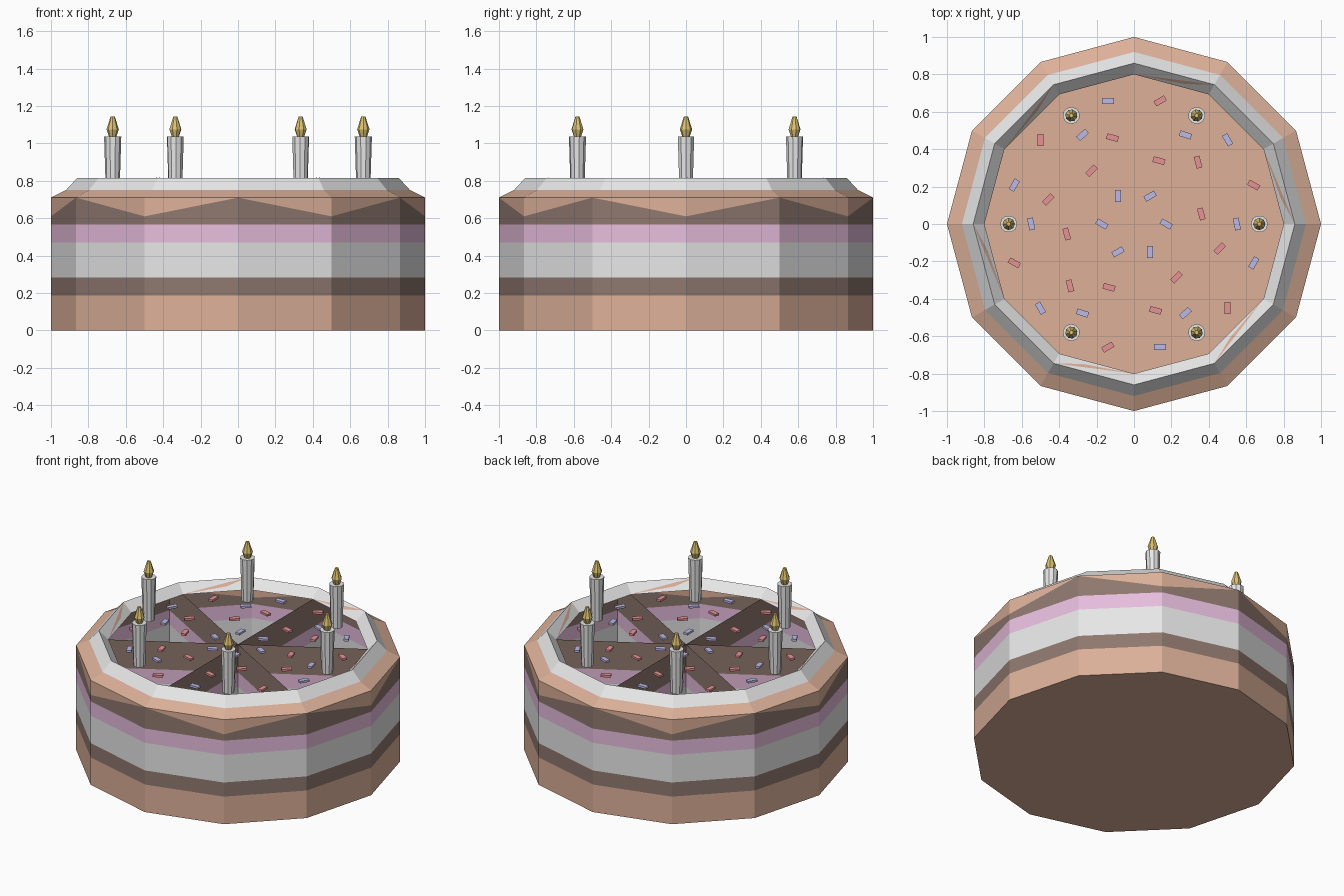
import bpy, bmesh
from math import sin, cos, radians
from mathutils import Vector, Matrix

cube = bpy.data.objects.get("Cube")
if cube:
    bpy.data.objects.remove(cube)


def material(name, rgb):
    col = [(c / 255 / 12.92 if c < 11 else ((c / 255 + 0.055) / 1.055) ** 2.4) for c in rgb] + [1]
    m = bpy.data.materials.new(name)
    m.use_nodes = True
    m.diffuse_color = col
    bsdf = m.node_tree.nodes["Principled BSDF"]
    bsdf.inputs["Base Color"].default_value = col
    bsdf.inputs["Roughness"].default_value = 0.8
    return m


TAN = material("tan sponge", (220, 176, 153))
BROWN = material("chocolate", (143, 120, 111))
CREAM = material("white cream", (238, 238, 238))
PINK = material("pink cream", (232, 190, 222))
FLAME = material("flame yellow", (222, 195, 115))
RED = material("red sprinkle", (234, 148, 150))
BLUE = material("blue sprinkle", (194, 190, 236))
MATS = [TAN, BROWN, CREAM, PINK]


def finish(bm, name, mats):
    mesh = bpy.data.meshes.new(name)
    bm.to_mesh(mesh)
    bm.free()
    for m in mats:
        mesh.materials.append(m)
    return mesh


def place(name, mesh, matrix):
    ob = bpy.data.objects.new(name, mesh)
    ob.matrix_world = matrix
    bpy.context.collection.objects.link(ob)
    return ob


def polar(r, deg, z):
    return Vector((r * cos(radians(deg)), r * sin(radians(deg)), z))


# Layer bands (bottom, top, material slot) and rim profile (radius, height)
LAYERS = [(0, 0.187, 0), (0.187, 0.283, 1), (0.283, 0.47, 2), (0.47, 0.567, 3)]
ICING, SHOULDER, DRIP = 0.567, 0.71, 0.61
RIM = [(1, SHOULDER), (0.92, 0.75), (0.86, 0.815), (0.80, 0.757)]
TOP = RIM[-1][1]


def slice_mesh():
    bm = bmesh.new()

    def face(points, slot):
        f = bm.faces.new([bm.verts.new(p) for p in points])
        f.material_index = slot

    # Floor
    face([Vector()] + [polar(1, a, 0) for a in (-30, 0, 30)], 0)
    for end in (-30, 30):
        # Outer layers and cut side
        for lo, hi, slot in LAYERS:
            face([polar(1, end, lo), polar(1, 0, lo), polar(1, 0, hi), polar(1, end, hi)], slot)
            face([polar(0, end, lo), polar(1, end, lo), polar(1, end, hi), polar(0, end, hi)], slot)
        face([polar(0, end, ICING), polar(1, end, ICING)]
             + [polar(r, end, z) for r, z in RIM] + [polar(0, end, TOP)], 1)
        # Icing with the drip point in the middle
        face([polar(1, end, ICING), polar(1, 0, ICING), polar(1, 0, DRIP),
              polar(1, end, SHOULDER)], 1)
        face([polar(1, end, SHOULDER), polar(1, 0, DRIP), polar(1, 0, SHOULDER)], 0)
        # Raised rim
        for (r0, z0), (r1, z1), slot in zip(RIM, RIM[1:], (0, 2, 2)):
            face([polar(r0, end, z0), polar(r0, 0, z0), polar(r1, 0, z1), polar(r1, end, z1)], slot)
    bmesh.ops.remove_doubles(bm, verts=bm.verts, dist=0.0005)
    bmesh.ops.recalc_face_normals(bm, faces=bm.faces)
    # Thin icing streak across the inside of the rim
    ridge, inner = polar(*[RIM[2][0], 0, RIM[2][1]]), polar(RIM[3][0], 30, TOP)
    middle = (ridge + inner) / 2
    corner = middle.lerp(polar(RIM[3][0], 0, TOP), 0.3)
    up = Vector((0, 0, 0.003))
    face([ridge + up, inner + up, corner + up], 0)
    return finish(bm, "cake_slice", MATS)


def lathe(name, profile, sides, mat):
    bm = bmesh.new()
    rings = [[bm.verts.new(polar(r, 360 * i / sides, z)) for i in range(sides)] for r, z in profile]
    for a, b in zip(rings, rings[1:]):
        for i in range(sides):
            j = (i + 1) % sides
            bm.faces.new((a[i], a[j], b[j], b[i]))
    bm.faces.new(rings[0][::-1])
    bm.faces.new(rings[-1])
    return finish(bm, name, [mat])


def sprinkle_mesh(name, mat):
    bm = bmesh.new()
    bmesh.ops.create_cube(bm, size=1, matrix=Matrix.Diagonal((0.064, 0.031, 0.014, 1)))
    return finish(bm, name, [mat])


cake = slice_mesh()
candle = lathe("candle", [(0.037, TOP - 0.01), (0.046, 1.037)], 10, CREAM)
flame = lathe("flame", [(0.02, 1.037), (0.033, 1.075), (0.011, 1.144)], 8, FLAME)
red = sprinkle_mesh("red_sprinkle", RED)
blue = sprinkle_mesh("blue_sprinkle", BLUE)

# Sprinkles of one slice: mesh, radius, angle, turn
SPRINKLES = [(blue, 0.673, -18, 60), (blue, 0.55, 0, 102), (blue, 0.172, 0, -30),
             (red, 0.673, 18, -30), (red, 0.364, 8.5, 105), (red, 0.476, -16, 45)]

# Six equal slices, each with a candle
for n in range(6):
    turn = Matrix.Rotation(radians(60 * n), 4, "Z")
    place(f"cake_slice_{n}", cake, turn)
    spot = turn @ Matrix.Translation((0.67, 0, 0))
    place(f"candle_{n}", candle, spot)
    place(f"flame_{n}", flame, spot)
    for k, (mesh, r, a, spin) in enumerate(SPRINKLES):
        place(f"sprinkle_{n}_{k}", mesh, turn @ Matrix.Translation(polar(r, a, TOP + 0.004))
              @ Matrix.Rotation(radians(spin), 4, "Z"))
